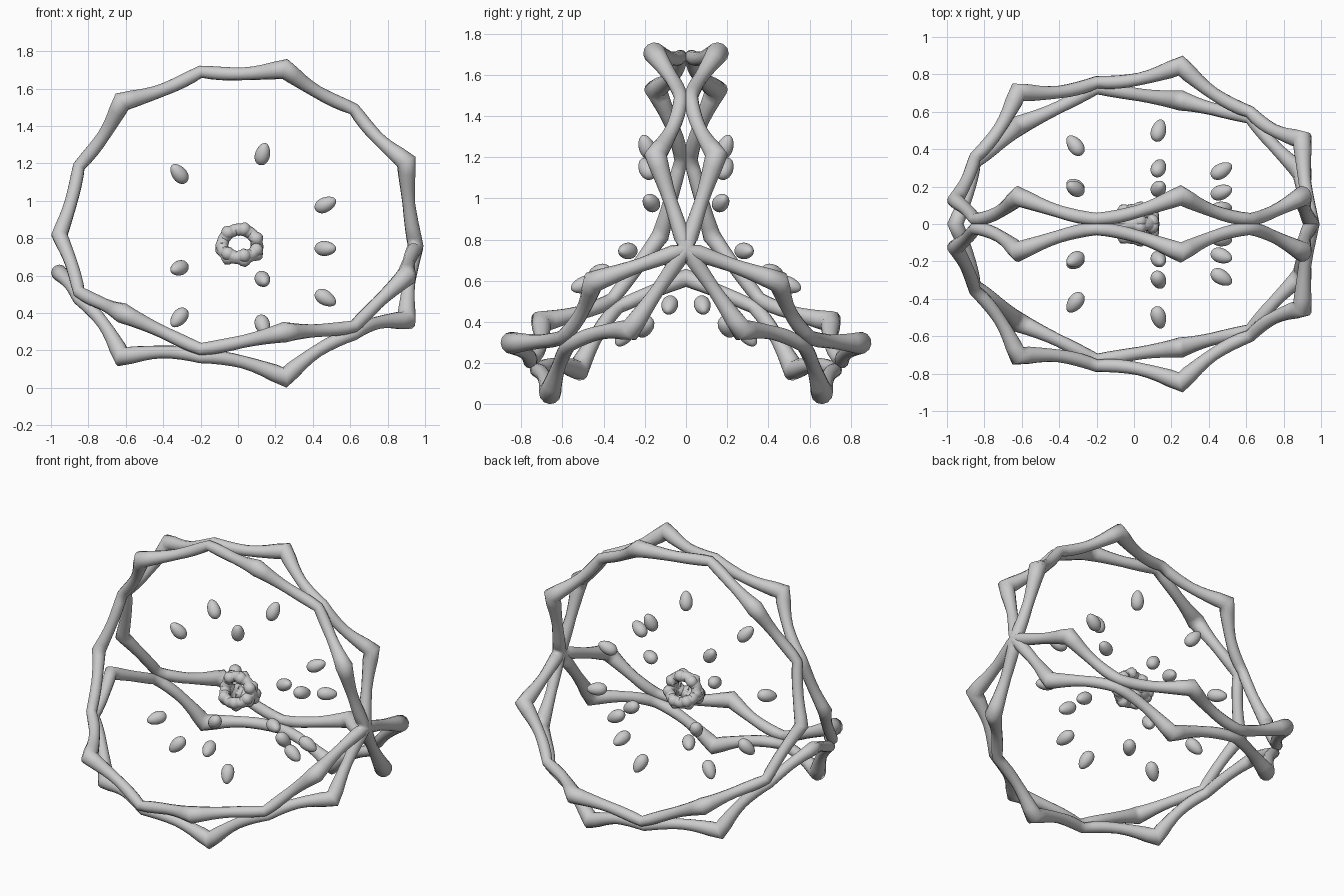
import bpy, math
from mathutils import Vector

if "Cube" in bpy.data.objects:
    bpy.data.objects.remove(bpy.data.objects["Cube"])

CZ = 0.755                       # height of the common centre
ARMS = [90, -37.5, 217.5]        # angles of the three ribs around the x axis

# half rib outline: x, distance from axis, sideways offset, thick knot?
RIB = [(0.90, 0.455, 0.148, 1), (0.62, 0.735, 0.026, 0), (0.25, 0.95, 0.153, 1),
       (-0.20, 0.935, 0.027, 0), (-0.62, 0.775, 0.148, 1), (-0.85, 0.43, 0.024, 0)]
STEPS = 8


def rib_path(deg, side):
    """Strand along one rib: easing towards the rib where strands touch."""
    a = math.radians(deg)
    c, s = math.cos(a), math.sin(a)
    out = []
    for i, (x, r, w, k) in enumerate(RIB):
        last = i == len(RIB) - 1
        x2, r2, w2, k2 = RIB[i] if last else RIB[i + 1]
        for j in range(1 if last else STEPS):
            t = j / STEPS
            e = (1 - t) ** 1.6 if k else t ** 1.6       # 1 at knot, 0 at touch
            hi, lo = (w, w2) if k else (w2, w)
            ww = lo + (hi - lo) * e
            sag = 1 - 0.02 * math.sin(math.pi * t)
            xx, rr = (x + (x2 - x) * t) * sag, (r + (r2 - r) * t) * sag
            out.append((Vector((xx, rr * c - side * ww * s, rr * s + side * ww * c)),
                        k + (k2 - k) * t, abs(2 * t - 1)))
    return out


def bridge(a, b, ka, kb):
    """Straight span from a (included) to b (excluded)."""
    return [(a.lerp(b, j / STEPS) * (1 - 0.012 * math.sin(math.pi * j / STEPS)),
             ka + (kb - ka) * j / STEPS, abs(2 * j / STEPS - 1)) for j in range(STEPS)]


def ring(name, lo, hi, scale, knot, thin, mid):
    """Closed wavy tube bounding the segment between two ribs."""
    m = math.radians((lo + hi) / 2)
    right = Vector((0.95, 0, 0))
    left = Vector((-0.955, 0.14 * math.cos(m), 0.14 * math.sin(m)))
    p, q = rib_path(lo, 1), rib_path(hi, -1)[::-1]
    path = (bridge(right, p[0][0], 0.4, 1) + p[:-1] + bridge(p[-1][0], left, 0, 0.5)
            + bridge(left, q[0][0], 0.5, 0) + q[:-1] + bridge(q[-1][0], right, 1, 0.4))
    cu = bpy.data.curves.new(name, 'CURVE')
    cu.dimensions = '3D'
    cu.bevel_depth = 1.0
    cu.bevel_resolution = 4
    sp = cu.splines.new('POLY')
    sp.points.add(len(path) - 1)
    for pt, (v, k, f) in zip(sp.points, path):
        pt.co = (v.x * scale, v.y * scale, v.z * scale, 1)
        # swell at the ends of every span, slim in the middle
        pt.radius = mid + (thin + (knot - thin) * k - mid) * f ** 1.3
    sp.use_cyclic_u = True
    sp.use_smooth = True
    ob = bpy.data.objects.new(name, cu)
    ob.location = (0, 0, CZ)
    bpy.context.collection.objects.link(ob)
    return ob


# three large frame rings and the small matching core
for i, (lo, hi) in enumerate([(-37.5, 90), (90, 217.5), (217.5, 322.5)]):
    ring(f"frame_ring_{i + 1}", lo, hi, 1.0, 0.055, 0.033, 0.034)
    core = ring(f"core_ring_{i + 1}", lo, hi, 0.1, 0.038, 0.031, 0.032)
    core.location = (0.008, 0, CZ - 0.002)

# seeds: pointed drops aimed away from the centre, mirrored in y
SEEDS = [(-0.315, 0.19, 1.145), (0.132, 0.19, 1.25), (0.468, 0.17, 0.98),
         (0.468, 0.285, 0.745), (0.132, 0.50, 0.58), (-0.315, 0.42, 0.64),
         (-0.315, 0.20, 0.375), (0.132, 0.30, 0.335), (0.468, 0.08, 0.48)]
bpy.ops.mesh.primitive_uv_sphere_add(segments=20, ring_count=14, radius=1)
first = bpy.context.object
mesh = first.data
for v in mesh.vertices:
    taper = 0.040 * (1 - 0.14 * v.co.z)
    v.co = (v.co.x * taper, v.co.y * taper, v.co.z * 0.063)
mesh.shade_smooth()
bpy.data.objects.remove(first)
for i, (x, y, z) in enumerate(SEEDS):
    for side, tag in ((1, "back"), (-1, "front")):
        ob = bpy.data.objects.new(f"seed_{i + 1}_{tag}", mesh)
        ob.location = (x, y * side, z)
        ob.rotation_euler = Vector((x, y * side, z - CZ)).to_track_quat('Z', 'Y').to_euler()
        bpy.context.collection.objects.link(ob)
